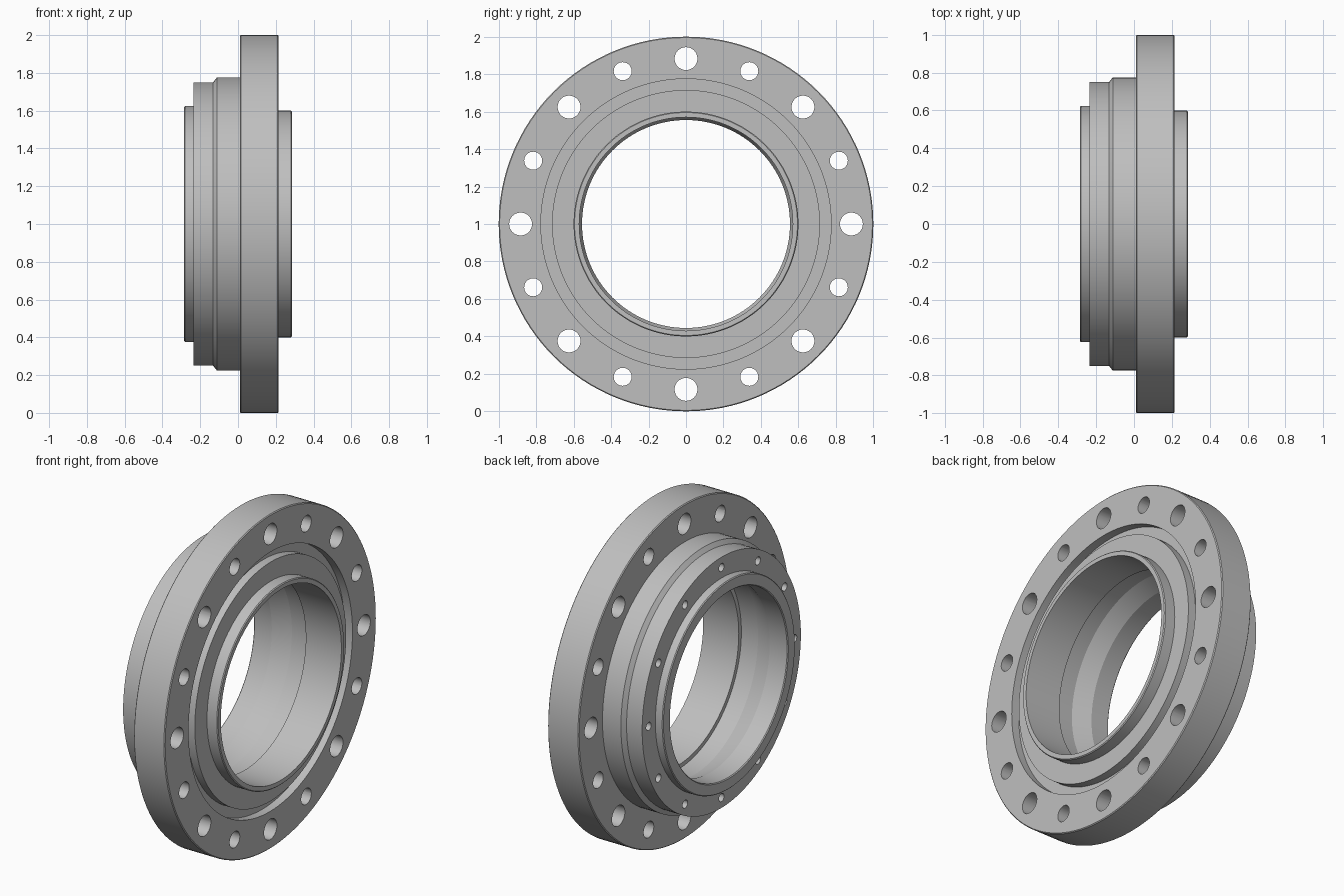
import bpy, bmesh
from math import cos, sin, pi, radians
from mathutils import Matrix, Vector

if "Cube" in bpy.data.objects:
    bpy.data.objects.remove(bpy.data.objects["Cube"])

steel = bpy.data.materials.new("light grey steel")
steel.use_nodes = True
GREY = (0.52, 0.52, 0.52, 1)
steel.diffuse_color = GREY
steel.node_tree.nodes["Principled BSDF"].inputs["Base Color"].default_value = GREY

SEGMENTS = 128
CENTRE_Z = 1.0


def add_object(name, bm):
    bmesh.ops.recalc_face_normals(bm, faces=bm.faces)
    mesh = bpy.data.meshes.new(name)
    bm.to_mesh(mesh)
    bm.free()
    mesh.materials.append(steel)
    obj = bpy.data.objects.new(name, mesh)
    bpy.context.collection.objects.link(obj)
    return obj


def lathe(name, profile):
    """Revolve a closed (x, radius) profile around the x axis."""
    bm = bmesh.new()
    rings = []
    for i in range(SEGMENTS):
        a = 2 * pi * i / SEGMENTS
        rings.append([bm.verts.new((x, r * cos(a), CENTRE_Z + r * sin(a)))
                      for x, r in profile])
    for i, ring in enumerate(rings):
        following = rings[(i + 1) % SEGMENTS]
        for j in range(len(profile)):
            k = (j + 1) % len(profile)
            bm.faces.new((ring[j], ring[k], following[k], following[j]))
    return add_object(name, bm)


def drill_circle(bm, count, start, pitch, radius, x0, x1):
    """Add a circle of drill cylinders that run from x0 to x1."""
    for i in range(count):
        a = radians(start) + 2 * pi * i / count
        place = Vector(((x0 + x1) / 2, pitch * cos(a), CENTRE_Z + pitch * sin(a)))
        bmesh.ops.create_cone(
            bm, cap_ends=True, segments=32, radius1=radius, radius2=radius,
            depth=x1 - x0,
            matrix=Matrix.Translation(place) @ Matrix.Rotation(pi / 2, 4, "Y"))


# Flanged hub: outside from the rear spigot to the front lip, then back along the bore
C = 0.005
hub = lathe("flanged_hub", [
    # rear spigot and stepped shoulder
    (-0.285, 0.62), (-0.28, 0.625), (-0.235, 0.625),
    (-0.235, 0.75), (-0.132, 0.75), (-0.112, 0.775), (0.01, 0.775),
    # flange rim
    (0.01, 1 - C), (0.01 + C, 1), (0.215 - C, 1), (0.215, 1 - C),
    # ring groove in the flange face
    (0.215, 0.775), (0.165, 0.775), (0.165, 0.715), (0.215, 0.715),
    # front lip
    (0.215, 0.6), (0.28, 0.6), (0.285, 0.595), (0.285, 0.57),
    # bore with its wider chamber and tapered seat
    (0.05, 0.57), (0.05, 0.595), (-0.06, 0.595), (-0.165, 0.555),
    (-0.28, 0.555), (-0.285, 0.56),
])

# Bolt holes through the flange and blind screw holes in the rear shoulder
bm = bmesh.new()
drill_circle(bm, 8, 0, 0.883, 0.061, -0.05, 0.3)
drill_circle(bm, 8, 22.5, 0.883, 0.048, -0.05, 0.3)
drill_circle(bm, 12, 0, 0.688, 0.024, -0.27, -0.12)
drills = add_object("hole_cutters", bm)
drills.hide_render = True

cut = hub.modifiers.new("holes", "BOOLEAN")
cut.operation = "DIFFERENCE"
cut.solver = "EXACT"
cut.object = drills

bpy.ops.object.select_all(action="DESELECT")
bpy.context.view_layer.objects.active = hub
hub.select_set(True)
bpy.ops.object.modifier_apply(modifier=cut.name)
bpy.data.objects.remove(drills)
bpy.ops.object.shade_smooth_by_angle(angle=radians(18))
